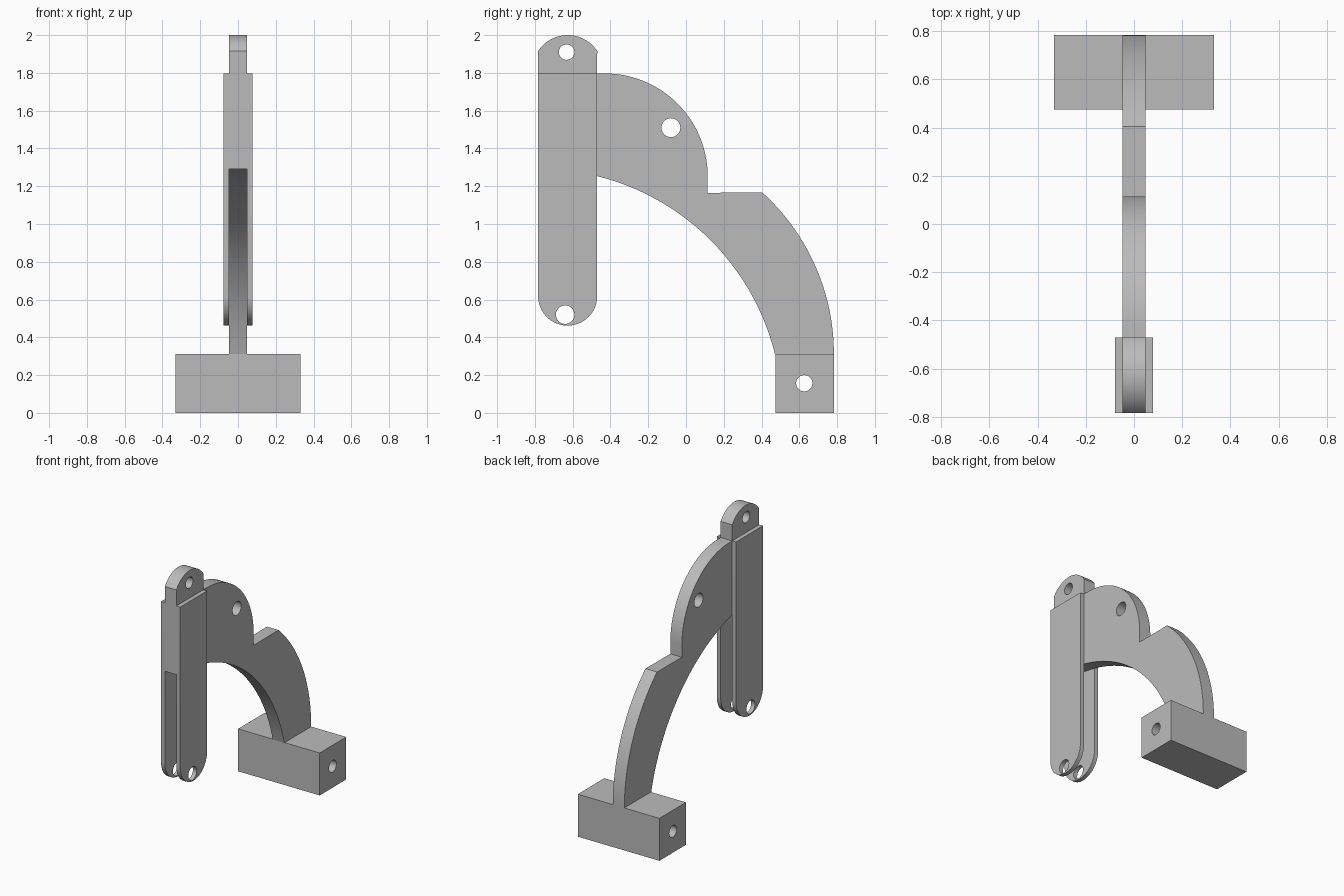
import bpy
import bmesh
from math import sin, cos, radians, degrees, atan2

cube = bpy.data.objects.get("Cube")
if cube:
    bpy.data.objects.remove(cube, do_unlink=True)

grey = bpy.data.materials.new("plain grey")
grey.use_nodes = True
colour = (0.5, 0.5, 0.5, 1)
grey.diffuse_color = colour
grey.node_tree.nodes["Principled BSDF"].inputs["Base Color"].default_value = colour


def arc(centre, radius, start, end, steps=32):
    """Points on a circle in the side (y, z) plane, angles in degrees."""
    points = []
    for i in range(steps + 1):
        a = radians(start + (end - start) * i / steps)
        points.append((centre[0] + radius * cos(a), centre[1] + radius * sin(a)))
    return points


def angle(centre, point):
    return degrees(atan2(point[1] - centre[1], point[0] - centre[0]))


def side_plate(name, outline, hole, hole_radius, x0, x1):
    """Side profile with one round hole, extruded from x0 to x1."""
    bm = bmesh.new()
    edges = []
    for loop in (outline, arc(hole, hole_radius, 0, 360)[:-1]):
        verts = [bm.verts.new((x0, y, z)) for y, z in loop]
        edges += [bm.edges.new((v, verts[i - 1])) for i, v in enumerate(verts)]
    bmesh.ops.triangle_fill(bm, edges=edges, use_beauty=True, use_dissolve=False)
    result = bmesh.ops.extrude_face_region(bm, geom=bm.faces[:])
    moved = [g for g in result["geom"] if isinstance(g, bmesh.types.BMVert)]
    bmesh.ops.translate(bm, verts=moved, vec=(x1 - x0, 0, 0))
    bmesh.ops.recalc_face_normals(bm, faces=bm.faces[:])
    mesh = bpy.data.meshes.new(name)
    bm.to_mesh(mesh)
    bm.free()
    mesh.materials.append(grey)
    obj = bpy.data.objects.new(name, mesh)
    bpy.context.collection.objects.link(obj)
    bpy.ops.object.select_all(action="DESELECT")
    obj.select_set(True)
    bpy.context.view_layer.objects.active = obj
    bpy.ops.object.shade_smooth_by_angle(angle=radians(25))


FRONT, POST_BACK, BACK = -0.783, -0.47, 0.783
MID = (FRONT + POST_BACK) / 2
HALF = (POST_BACK - FRONT) / 2
BASE_FRONT, BASE_TOP, POST_TOP = 0.475, 0.312, 1.797
THIN, WIDE = 0.047, 0.078

# Foot block with a cross hole
side_plate("foot_block",
           [(BASE_FRONT, 0), (BACK, 0), (BACK, BASE_TOP), (BASE_FRONT, BASE_TOP)],
           (0.626, 0.157), 0.043, -0.332, 0.332)

# Curved arm: outer arc, step, upper lobe, front edge, inner arc
outer, lobe, inner = (-0.37, BASE_TOP), (-0.43, 1.252), (FRONT, 0)
step_z = 1.165
arm = arc(outer, BACK - outer[0], 0, angle(outer, (0.402, step_z)))
arm += [(0.115, step_z)]
arm += arc(lobe, POST_TOP - lobe[1], 0, 90)
arm += [(FRONT, POST_TOP)]
arm += arc(inner, 1.292, 90, angle(inner, (BASE_FRONT, BASE_TOP)))
side_plate("curved_arm", arm, (-0.08, 1.51), 0.05, -THIN, THIN)

# Pair of long post plates with rounded lower ends
post = [(POST_BACK, POST_TOP), (FRONT, POST_TOP)]
post += arc((MID, 0.462 + HALF), HALF, 180, 360)
for name, s in (("left_post_plate", 1), ("right_post_plate", -1)):
    side_plate(name, post, (-0.64, 0.52), 0.049, s * THIN, s * WIDE)

# Rounded lug on top of the post
shoulder = 1.915
crown = (MID, 1.813)
a = angle(crown, (POST_BACK, shoulder))
lug = [(FRONT, POST_TOP), (POST_BACK, POST_TOP)] + arc(crown, 0.187, a, 180 - a)
side_plate("top_lug", lug, (-0.632, 1.91), 0.041, -THIN, THIN)
